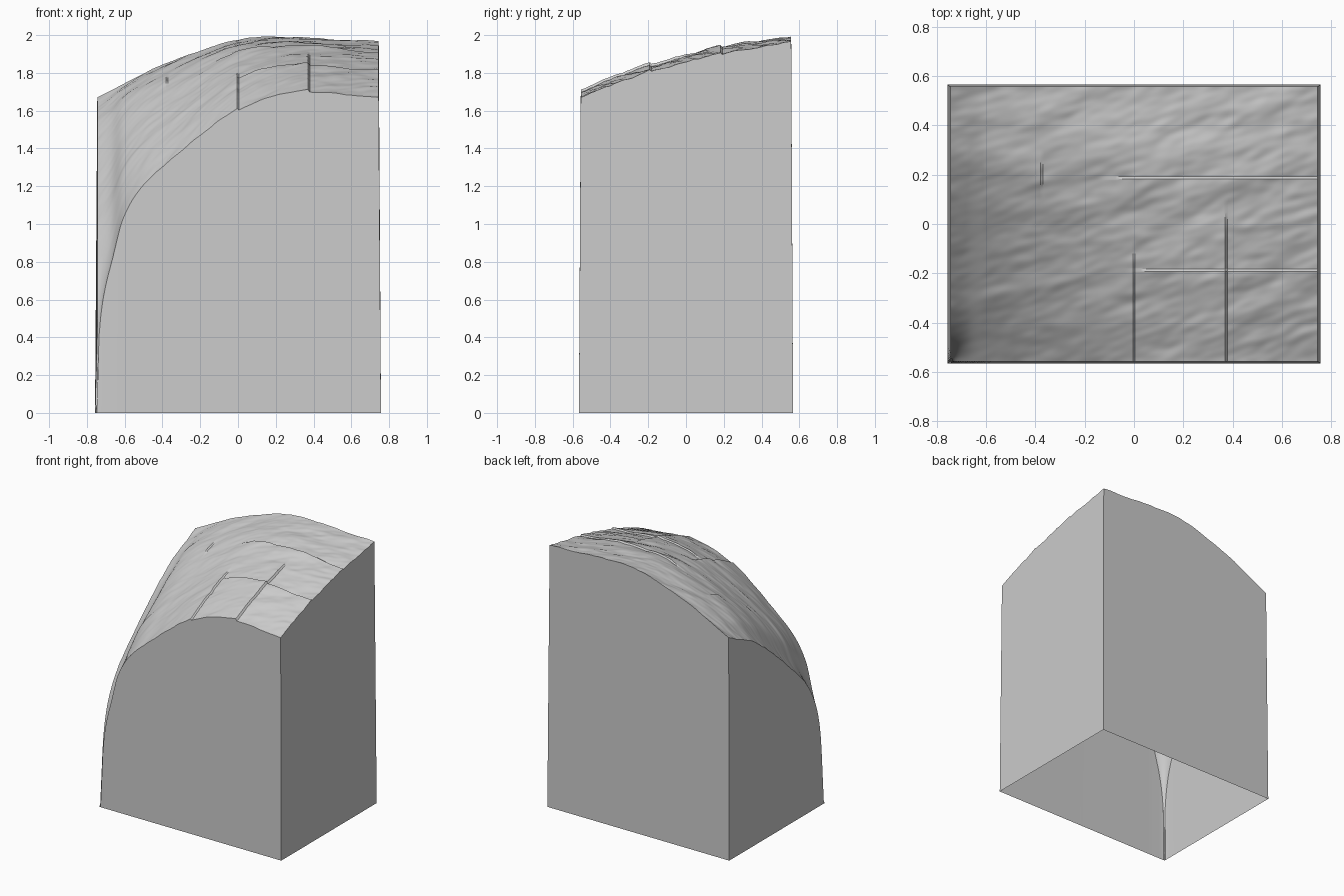
import bpy, bmesh, math
from mathutils import Vector, noise

if "Cube" in bpy.data.objects:
    bpy.data.objects.remove(bpy.data.objects["Cube"], do_unlink=True)

HX, HY = 0.745, 0.557      # half size of the ground at the top
BX, BY = 0.757, 0.567      # half size of the flared skirt at the base
NX, NY = 160, 120

# Edge profiles of the ground, as (position, height)
FRONT = [(-HX, .85), (-.67, .96), (-.61, 1.12), (-.5, 1.255), (-.37, 1.35),
         (-.24, 1.45), (-.1, 1.55), (0, 1.605), (.2, 1.68), (.37, 1.70), (HX, 1.675)]
BACK = [(-HX, 1.67), (-.43, 1.835), (-.2, 1.915), (.05, 1.985), (.4, 1.985), (HX, 1.965)]
LEFT = [(-HY, .85), (-.415, .99), (-.16, 1.2), (.23, 1.51), (HY, 1.67)]
RIGHT = [(-HY, 1.675), (-.19, 1.805), (.19, 1.9), (HY, 1.965)]


def curve(points, p):
    """Smooth interpolation through a profile."""
    last = len(points) - 1
    i = 0
    while i < last - 1 and p > points[i + 1][0]:
        i += 1

    def slope(k):
        a, b = points[max(k - 1, 0)], points[min(k + 1, last)]
        return (b[1] - a[1]) / (b[0] - a[0])

    (x0, y0), (x1, y1) = points[i], points[i + 1]
    w = x1 - x0
    t = (p - x0) / w
    return (y0 * (1 + 2 * t) * (1 - t) ** 2 + y1 * t * t * (3 - 2 * t)
            + w * slope(i) * t * (1 - t) ** 2 - w * slope(i + 1) * t * t * (1 - t))


def lip(across, along, start, end, size):
    """Small step at a tile seam, raised on its negative side."""
    fade = min(1, max(0, min(along - start, end - along) / 0.15))
    return size * fade * math.exp(across / 0.12) if across < 0 else 0


def mix(a, b, t):
    return a + (b - a) * t


def height(x, y):
    s, t = (x + HX) / (2 * HX), (y + HY) / (2 * HY)
    sides = mix(curve(LEFT, y), curve(RIGHT, y), s)
    ends = mix(curve(FRONT, x), curve(BACK, x), t)
    corners = mix(mix(FRONT[0][1], FRONT[-1][1], s), mix(BACK[0][1], BACK[-1][1], s), t)
    # Cliff at the low front corner
    cliff = 0.8 * math.exp(-math.sqrt(math.hypot(x + HX, y + HY) / 0.03))
    # Long slanting ripples
    ripple = (0.010 * noise.noise(Vector((x * 4, (y - x * .3) * 11, 2)))
              + 0.004 * noise.noise(Vector((x * 13, (y - x * .3) * 30, 7))))
    seams = (lip(x - .375, y, -1, .1, .014) + lip(x, y, -1, -.05, .014)
             + lip(x + .375, y, .1, .3, .02)
             + lip(y + .187, x, -.05, 1, .011) + lip(y - .187, x, -.15, 1, .011))
    return sides + ends - corners - cliff + ripple + seams


def stations(half, count, seams):
    """Even spacing, with extra thin rows at the tile seams."""
    rows = [mix(-half, half, i / count) for i in range(count + 1)]
    rows = [r for r in rows if all(abs(r - m) > 0.006 for m in seams)]
    return sorted(rows + [m + d for m in seams for d in (-0.005, 0.005)])


# Ground surface
xs = stations(HX, NX, (-.375, 0, .375))
ys = stations(HY, NY, (-.187, .187))
bm = bmesh.new()
grid = [[bm.verts.new((x, y, height(x, y))) for x in xs] for y in ys]
for low, high in zip(grid, grid[1:]):
    for i in range(len(xs) - 1):
        bm.faces.new((low[i], low[i + 1], high[i + 1], high[i]))

# Flared skirt walls, open underneath
rim = [e for e in bm.edges if e.is_boundary]
walls = bmesh.ops.extrude_edge_only(bm, edges=rim)["geom"]
for v in (g for g in walls if isinstance(g, bmesh.types.BMVert)):
    v.co = (v.co.x * BX / HX, v.co.y * BY / HY, 0)
bmesh.ops.recalc_face_normals(bm, faces=bm.faces)

mesh = bpy.data.meshes.new("terrain_block")
bm.to_mesh(mesh)
bm.free()
block = bpy.data.objects.new("terrain_block", mesh)
bpy.context.collection.objects.link(block)

# Plain grey stone
grey = bpy.data.materials.new("stone_grey")
grey.use_nodes = True
colour = (0.6, 0.6, 0.6, 1)
grey.diffuse_color = colour
grey.node_tree.nodes["Principled BSDF"].inputs["Base Color"].default_value = colour
mesh.materials.append(grey)

bpy.context.view_layer.objects.active = block
block.select_set(True)
bpy.ops.object.shade_smooth_by_angle(angle=math.radians(30))
